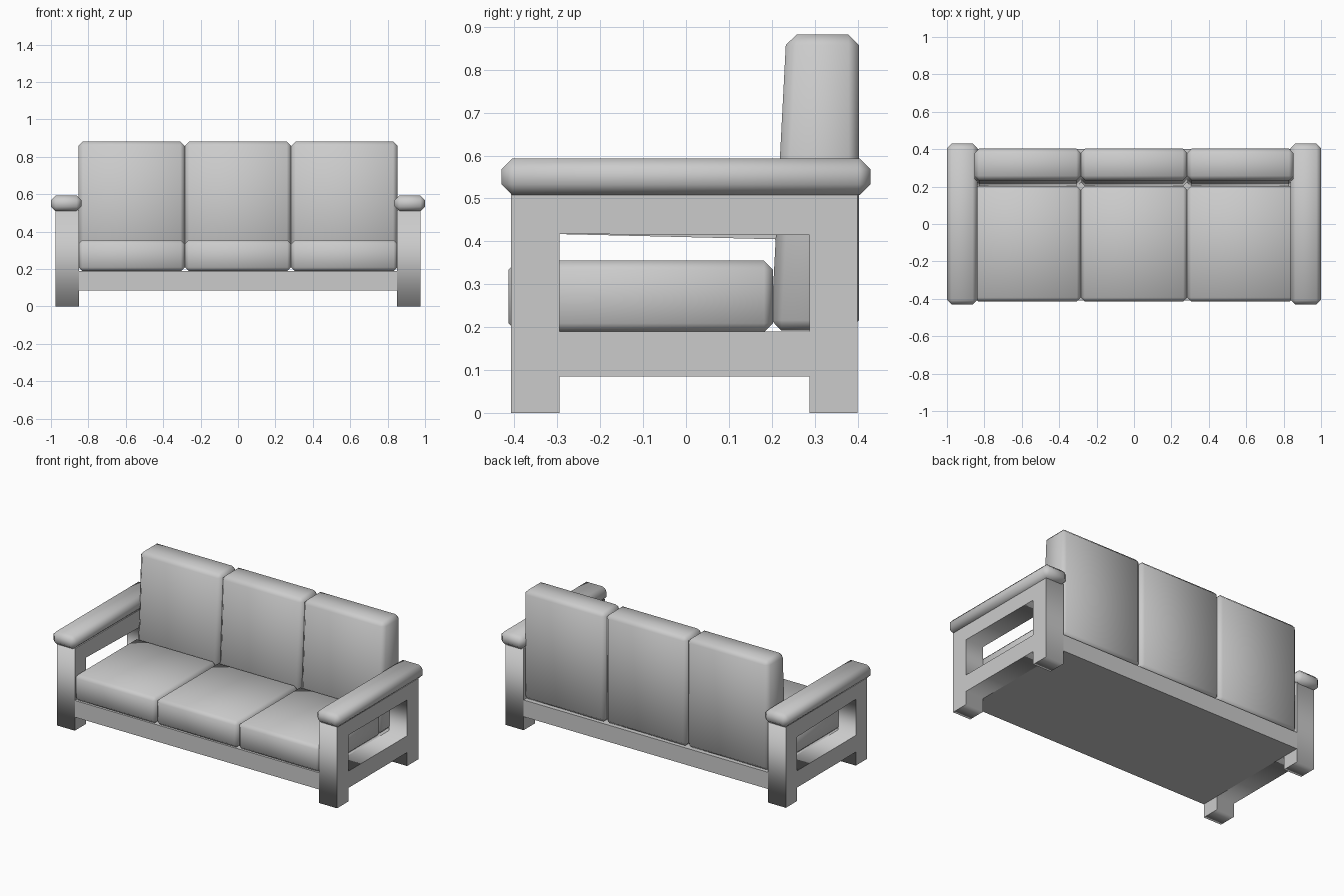
import bpy, bmesh
from math import radians

if "Cube" in bpy.data.objects:
    bpy.data.objects.remove(bpy.data.objects["Cube"])


def block(name, x0, x1, y0, y1, z0, z1, bevel=0.0, lean=0.0):
    """Box with chamfered edges; lean pushes the upper front edge backwards."""
    bm = bmesh.new()
    bmesh.ops.create_cube(bm, size=1)
    for v in bm.verts:
        top, front = v.co.z > 0, v.co.y < 0
        v.co.x = x1 if v.co.x > 0 else x0
        v.co.y = y0 if front else y1
        v.co.z = z1 if top else z0
        if top and front:
            v.co.y += lean
    if bevel:
        bmesh.ops.bevel(bm, geom=bm.edges[:], offset=bevel, segments=1,
                        affect='EDGES', profile=0.5)
    bmesh.ops.recalc_face_normals(bm, faces=bm.faces[:])
    mesh = bpy.data.meshes.new(name)
    bm.to_mesh(mesh)
    bm.free()
    obj = bpy.data.objects.new(name, mesh)
    bpy.context.collection.objects.link(obj)
    if bevel:
        activate(obj)
        bpy.ops.object.shade_smooth_by_angle(angle=radians(60))
    return obj


def activate(obj):
    bpy.ops.object.select_all(action='DESELECT')
    obj.select_set(True)
    bpy.context.view_layer.objects.active = obj


def side_panel(name, x, outlines, width):
    """Extrude (y, z) outlines along x; inner outlines become windows."""
    curve = bpy.data.curves.new(name, 'CURVE')
    curve.dimensions = '2D'
    curve.fill_mode = 'BOTH'
    curve.extrude = width / 2
    for pts in outlines:
        spline = curve.splines.new('POLY')
        spline.points.add(len(pts) - 1)
        for p, (y, z) in zip(spline.points, pts):
            p.co = (y, z, 0, 1)
        spline.use_cyclic_u = True
    obj = bpy.data.objects.new(name, curve)
    bpy.context.collection.objects.link(obj)
    obj.location.x = x
    obj.rotation_euler = (radians(90), 0, radians(90))
    activate(obj)
    bpy.ops.object.convert(target='MESH')


# Side frames: legs, lower rail and upper rail around an open window
F, B, FI, BI = -0.408, 0.40, -0.295, 0.288
outer = [(F, 0), (FI, 0), (FI, 0.085), (BI, 0.085), (BI, 0), (B, 0),
         (B, 0.515), (F, 0.515)]
for label, s, back_top in (("left", -1, 0.403), ("right", 1, 0.415)):
    window = [(FI, 0.19), (FI, 0.417), (BI, back_top), (BI, 0.19)]
    side_panel(label + "_side_frame", s * 0.9125, [outer, window], 0.125)
    # Armrest pad
    xa, xb = sorted((s * 0.838, s * 1.0))
    block(label + "_armrest", xa, xb, -0.43, 0.43, 0.508, 0.593, 0.025)

# Base platform between the side frames
block("base_platform", -0.85, 0.85, F, B, 0.085, 0.19)

# Seat and back cushions
W = 1.706 / 3
for i in range(3):
    x0 = -0.853 + i * W
    block(f"seat_cushion_{i + 1}", x0, x0 + W, -0.414, 0.203, 0.188, 0.355, 0.021)
    block(f"back_cushion_{i + 1}", x0, x0 + W, 0.198, 0.403, 0.192, 0.882, 0.024,
          lean=0.036)
